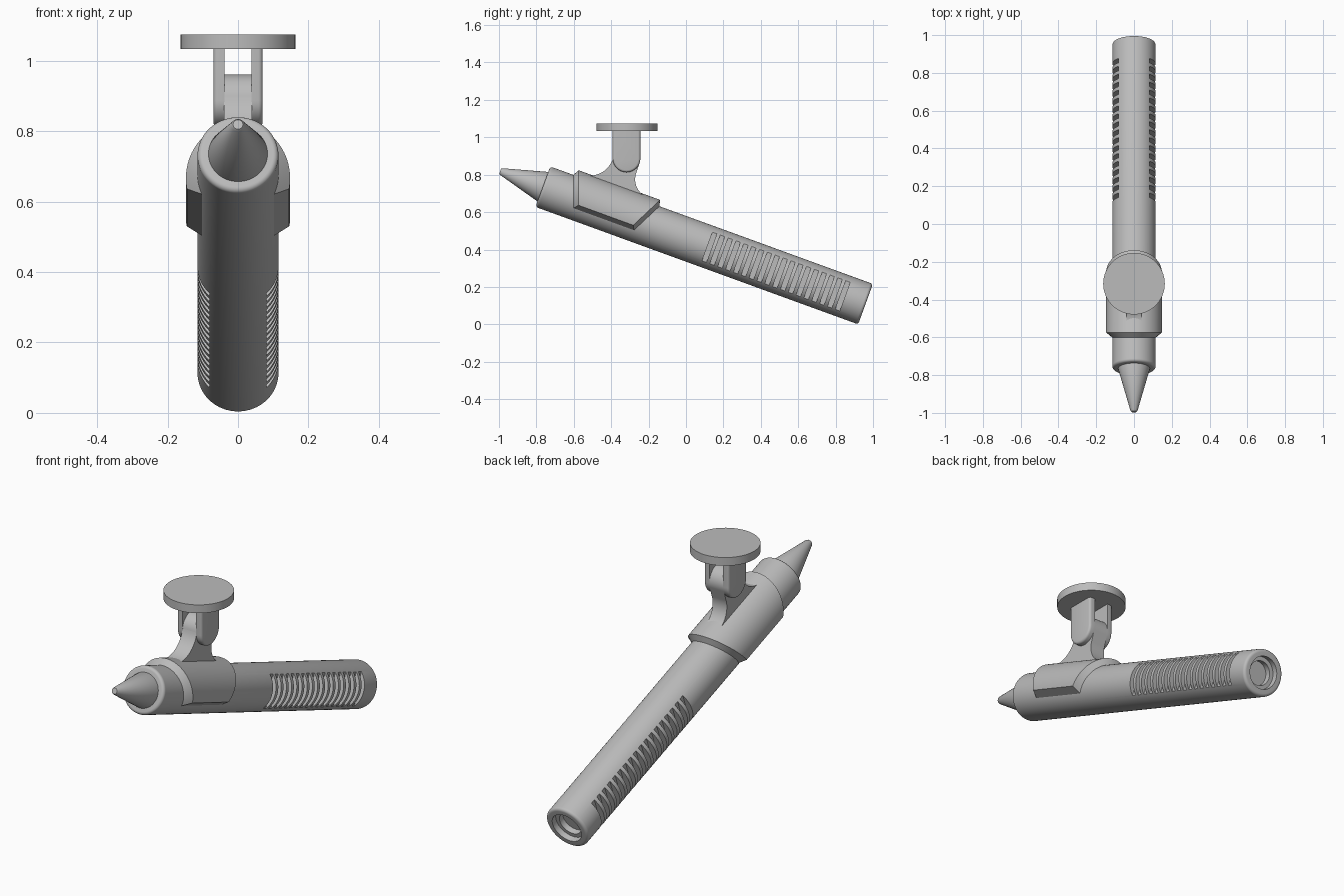
import bpy, bmesh
from math import radians, sin, cos, pi
from mathutils import Matrix

cube = bpy.data.objects.get("Cube")
if cube:
    bpy.data.objects.remove(cube, do_unlink=True)

GREY = (0.5, 0.5, 0.5, 1.0)
grey = bpy.data.materials.new("plain grey")
grey.use_nodes = True
grey.diffuse_color = GREY
grey.node_tree.nodes["Principled BSDF"].inputs["Base Color"].default_value = GREY

# Barrel frame: origin at the rear end, local -y runs forward along the axis
TILT = Matrix.Translation((0, 0.96, 0.108)) @ Matrix.Rotation(radians(-20), 4, 'X')
R = 0.115
LENGTH = 1.836


def finish(name, bm, matrix=Matrix()):
    bmesh.ops.recalc_face_normals(bm, faces=bm.faces)
    mesh = bpy.data.meshes.new(name)
    bm.to_mesh(mesh)
    bm.free()
    mesh.materials.append(grey)
    obj = bpy.data.objects.new(name, mesh)
    obj.matrix_world = matrix
    bpy.context.collection.objects.link(obj)
    return obj


def activate(obj):
    bpy.ops.object.select_all(action='DESELECT')
    obj.select_set(True)
    bpy.context.view_layer.objects.active = obj


def smooth(obj):
    activate(obj)
    bpy.ops.object.shade_smooth_by_angle(angle=radians(32))


def lathe(name, profile, steps=64):
    """Revolve (radius, distance along the axis) points, with flat end caps."""
    bm = bmesh.new()
    rings = [[bm.verts.new((r * cos(2 * pi * i / steps), -s, r * sin(2 * pi * i / steps)))
              for i in range(steps)] for r, s in profile]
    for a, b in zip(rings, rings[1:]):
        for i in range(steps):
            j = (i + 1) % steps
            bm.faces.new((a[i], a[j], b[j], b[i]))
    bm.faces.new(rings[0])
    bm.faces.new(rings[-1])
    return finish(name, bm, TILT)


def extrude_x(outline, x0, x1):
    """Prism from a (y, z) outline between two x positions."""
    bm = bmesh.new()
    face = bm.faces.new([bm.verts.new((x0, y, z)) for y, z in outline])
    new = bmesh.ops.extrude_face_region(bm, geom=[face])["geom"]
    verts = [v for v in new if isinstance(v, bmesh.types.BMVert)]
    bmesh.ops.translate(bm, verts=verts, vec=(x1 - x0, 0, 0))
    return bm


def arc(cy, cz, r, start, end, steps=20):
    angles = [radians(start + (end - start) * i / steps) for i in range(steps + 1)]
    return [(cy + r * cos(a), cz + r * sin(a)) for a in angles]


# Barrel with rounded rims and a stepped recess in the rear
F = 0.015
rear_rim = arc(R - F, F, F, -90, 0, 6)
front_rim = arc(R - F, LENGTH - F, F, 0, 90, 6)
barrel = lathe("barrel", [(0.06, 0.06), (0.06, 0.03), (0.08, 0.03), (0.08, 0.0)]
               + rear_rim + front_rim + [(0.06, LENGTH)])

# Grip slots on both sides of the barrel
bm = bmesh.new()
for side in (-1, 1):
    for i in range(18):
        place = Matrix.Translation((side * 0.131, -(0.13 + 0.0446 * i), 0))
        bmesh.ops.create_cube(bm, size=1, matrix=place @ Matrix.Diagonal((0.1, 0.025, 0.3, 1)))
cutter = finish("slot_cutter", bm, TILT)
cutter.hide_render = True
cut = barrel.modifiers.new("grip_slots", 'BOOLEAN')
cut.object = cutter
cut.solver = 'EXACT'
activate(barrel)
bpy.ops.object.modifier_apply(modifier=cut.name)
bpy.data.objects.remove(cutter, do_unlink=True)
smooth(barrel)

# Tapered nozzle
smooth(lathe("nozzle", [(0.084, LENGTH - 0.01), (0.084, LENGTH), (0.019, 2.072), (0.014, 2.079)]))

# Saddle sleeve wrapped over the barrel, with slanted bevelled ends
bm = bmesh.new()
rows = []
STEPS = 48
for i in range(STEPS + 1):
    t = i / STEPS
    inner, outer = radians(-29 + 238 * t), radians(-11 + 202 * t)
    ni, no = 0.112 * sin(inner), 0.148 * sin(outer)
    points = [(0.112, inner, 1.27 - 0.5 * ni), (0.148, outer, 1.297 - 0.5 * no),
              (0.148, outer, 1.633 + 0.364 * no), (0.112, inner, 1.665 + 0.364 * ni)]
    rows.append([bm.verts.new((r * cos(a), -s, r * sin(a))) for r, a, s in points])
for a, b in zip(rows, rows[1:]):
    for k in range(4):
        m = (k + 1) % 4
        bm.faces.new((a[k], a[m], b[m], b[k]))
bm.faces.new(rows[0])
bm.faces.new(rows[-1])
smooth(finish("saddle_sleeve", bm, TILT))

# Flared neck with a round hinge end
PIVOT_Y, PIVOT_Z, PIVOT_R = -0.318, 0.887, 0.074
neck = arc(PIVOT_Y, PIVOT_Z, PIVOT_R, -25, 172, 28)
neck += arc(-0.515, 0.925, 0.13, -12, -92, 14)
neck += [(-0.5, 0.74), (-0.2, 0.63)]
neck += arc(-0.17, 0.775, 0.102, 245, 155, 14)
smooth(finish("hinge_neck", extrude_x(neck, -0.04, 0.04)))

# Pair of hinge prongs, softened on the outer side
prong = [(PIVOT_Y + PIVOT_R, 1.04)] + arc(PIVOT_Y, PIVOT_Z, PIVOT_R, 0, -180, 28)
prong += [(PIVOT_Y - PIVOT_R, 1.04)]
for name, side in (("left_prong", 1), ("right_prong", -1)):
    bm = extrude_x(prong, side * 0.039, side * 0.07)
    edges = [e for e in bm.edges
             if all(abs(v.co.x) > 0.06 for v in e.verts) and min(v.co.z for v in e.verts) < 1.03]
    bmesh.ops.bevel(bm, geom=edges, offset=0.012, segments=4, profile=0.5, affect='EDGES')
    smooth(finish(name, bm))

# Round mounting plate
bm = bmesh.new()
bmesh.ops.create_cone(bm, cap_ends=True, segments=64, radius1=0.163, radius2=0.163, depth=0.042,
                      matrix=Matrix.Translation((0, -0.316, 1.054)))
smooth(finish("mounting_plate", bm))
